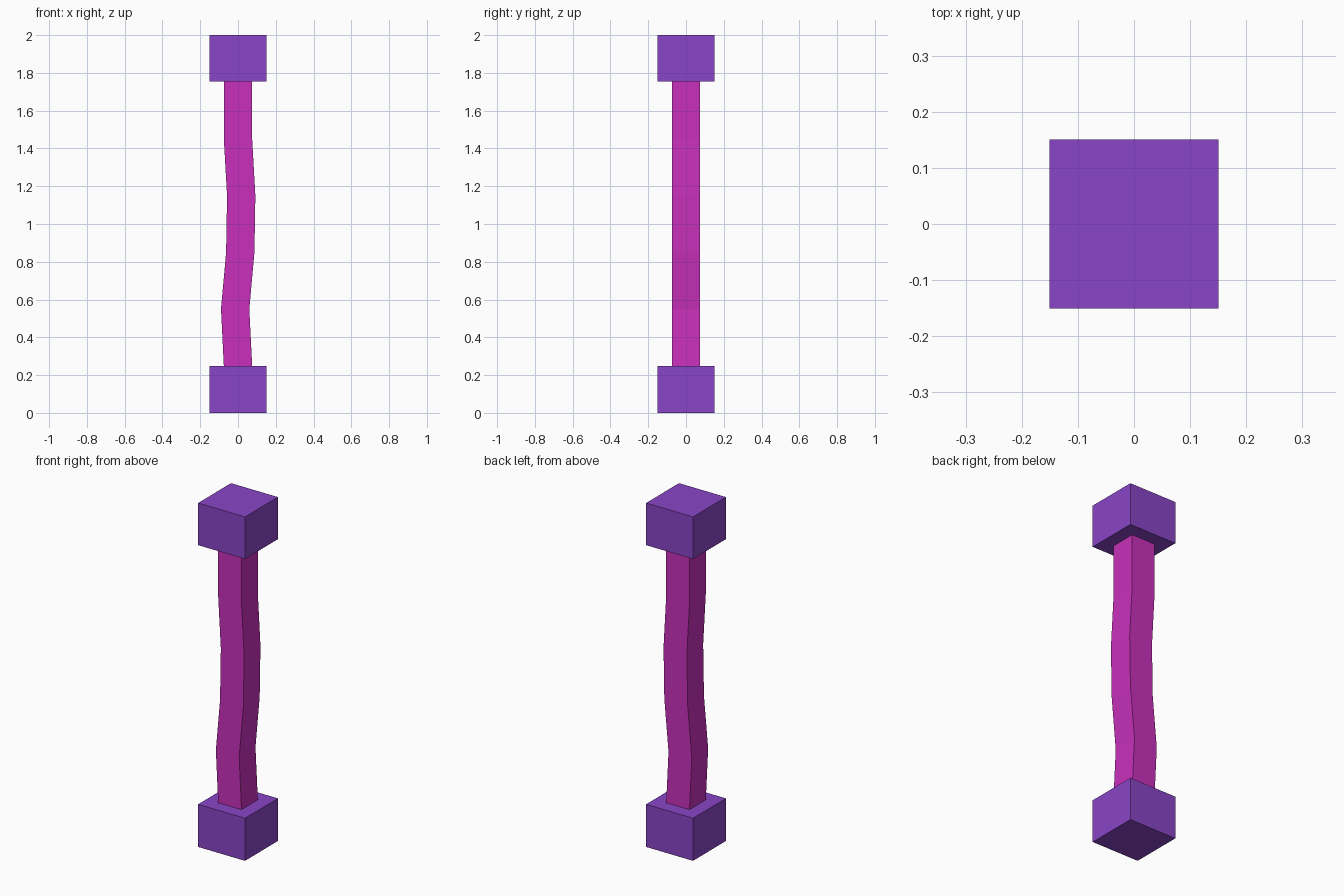
import bpy
import bmesh

if "Cube" in bpy.data.objects:
    bpy.data.objects.remove(bpy.data.objects["Cube"])


def material(name, color):
    mat = bpy.data.materials.new(name)
    mat.diffuse_color = color
    mat.use_nodes = True
    mat.node_tree.nodes["Principled BSDF"].inputs["Base Color"].default_value = mat.diffuse_color
    return mat


def prism(name, rings, half, mat):
    """Square column through (x, z) ring centres, capped at both ends."""
    bm = bmesh.new()
    corners = [(-half, -half), (half, -half), (half, half), (-half, half)]
    loops = [[bm.verts.new((cx + x, y, z)) for x, y in corners] for cx, z in rings]
    for low, high in zip(loops, loops[1:]):
        for i in range(4):
            j = (i + 1) % 4
            bm.faces.new((low[i], low[j], high[j], high[i]))
    bm.faces.new(loops[0][::-1])
    bm.faces.new(loops[-1])
    mesh = bpy.data.meshes.new(name)
    bm.to_mesh(mesh)
    bm.free()
    obj = bpy.data.objects.new(name, mesh)
    bpy.context.collection.objects.link(obj)
    mesh.materials.append(mat)
    return obj


purple = material("purple", (0.25, 0.06, 0.57, 1))
magenta = material("magenta", (0.58, 0.03, 0.50, 1))

# End blocks
prism("bottom_block", [(0, 0), (0, 0.248)], 0.151, purple)
prism("top_block", [(0, 1.755), (0, 2)], 0.151, purple)

# Wavy square shaft between the blocks
path = [(0, 0.248), (-0.015, 0.55), (0.012, 0.85),
        (0.017, 1.15), (0, 1.45), (0, 1.755)]
prism("wavy_shaft", path, 0.075, magenta)
